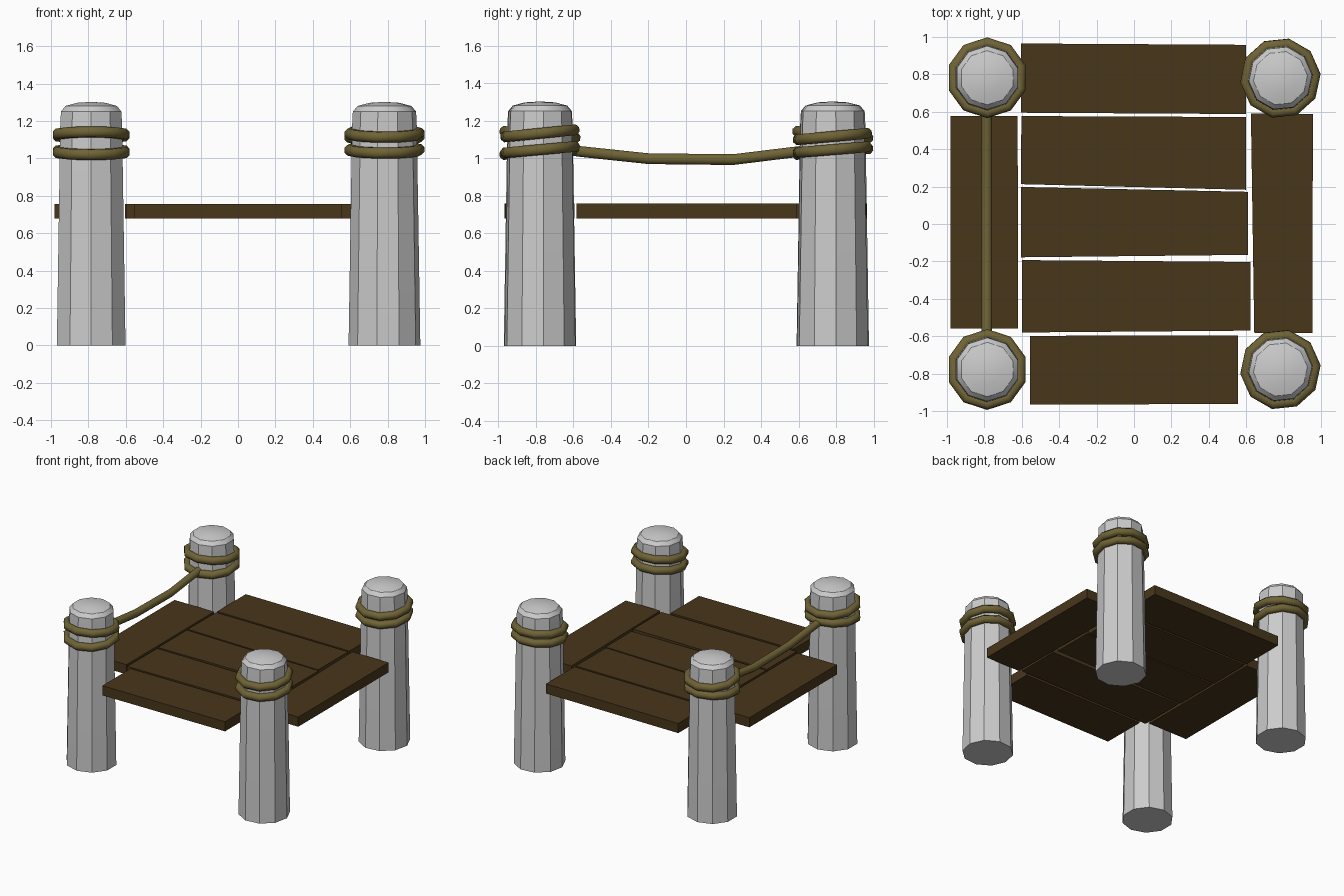
import bpy, bmesh, math
from mathutils import Matrix, Vector

if "Cube" in bpy.data.objects:
    bpy.data.objects.remove(bpy.data.objects["Cube"])


def material(name, color):
    m = bpy.data.materials.new(name)
    m.diffuse_color = (*color, 1)
    m.use_nodes = True
    m.node_tree.nodes["Principled BSDF"].inputs["Base Color"].default_value = m.diffuse_color
    return m


WOOD = material("plank_wood", (0.065, 0.037, 0.011))
ROPE = material("rope_fibre", (0.16, 0.125, 0.036))


def make_object(name, bm, mat=None, smooth=None):
    bmesh.ops.recalc_face_normals(bm, faces=bm.faces[:])
    me = bpy.data.meshes.new(name)
    bm.to_mesh(me)
    bm.free()
    ob = bpy.data.objects.new(name, me)
    bpy.context.collection.objects.link(ob)
    if mat:
        me.materials.append(mat)
    if smooth:
        bpy.ops.object.select_all(action='DESELECT')
        ob.select_set(True)
        bpy.context.view_layer.objects.active = ob
        bpy.ops.object.shade_smooth_by_angle(angle=math.radians(smooth))
    return ob


def skin(bm, rings, closed):
    """Bridge consecutive rings of vertices with quads."""
    n = len(rings[0])
    for i in range(len(rings) if closed else len(rings) - 1):
        a, b = rings[i], rings[(i + 1) % len(rings)]
        for j in range(n):
            k = (j + 1) % n
            bm.faces.new((a[j], a[k], b[k], b[j]))


def post(name, x, y, turn, sides=10):
    bm = bmesh.new()
    profile = [(0.193, 0), (0.174, 1.17), (0.17, 1.25), (0.145, 1.28), (0.08, 1.297)]
    rings = []
    for r, z in profile:
        angles = [turn - math.pi / 2 + 2 * math.pi * i / sides for i in range(sides)]
        rings.append([bm.verts.new((x + r * math.cos(a), y + r * math.sin(a), z)) for a in angles])
    skin(bm, rings, False)
    bm.faces.new(rings[0])
    tip = bm.verts.new((x, y, 1.302))
    for j in range(sides):
        bm.faces.new((rings[-1][j], rings[-1][(j + 1) % sides], tip))
    make_object(name, bm, smooth=32)


def rope_loop(name, x, y, z, turn, tilt, segs=10, sides=8, major=0.187, minor=0.031):
    bm = bmesh.new()
    rings = []
    for i in range(segs):
        a = turn - math.pi / 2 + 2 * math.pi * i / segs
        ring = []
        for j in range(sides):
            b = 2 * math.pi * (j + 0.5) / sides
            r = major + minor * math.cos(b)
            ring.append(bm.verts.new((r * math.cos(a), r * math.sin(a), minor * math.sin(b))))
        rings.append(ring)
    skin(bm, rings, True)
    bm.transform(Matrix.Translation((x, y, z)) @ Matrix.Rotation(tilt, 4, 'X'))
    make_object(name, bm, ROPE, smooth=50)


# Four posts, each with two slightly tilted rope loops
# name: x, y, turn, upper loop z, lower loop z, loop tilt
posts = {
    "front_left": (-0.785, -0.778, 0.0, 1.125, 1.035, -0.09),
    "back_left": (-0.785, 0.782, 0.0, 1.125, 1.035, -0.09),
    "front_right": (0.783, -0.778, -0.21, 1.132, 1.045, 0.1),
    "back_right": (0.783, 0.78, -0.21, 1.115, 1.045, 0.09),
}
for key, (x, y, turn, z1, z2, tilt) in posts.items():
    post(key + "_post", x, y, turn)
    rope_loop(key + "_upper_loop", x, y, z1, turn, tilt)
    rope_loop(key + "_lower_loop", x, y, z2, turn, abs(tilt) * 0.9)

# Sagging rope between the two left posts
bm = bmesh.new()
path = [(-0.63, 1.045), (-0.56, 1.035), (-0.2, 0.997), (0.25, 0.992), (0.56, 1.03), (0.63, 1.038)]
rings = []
for y, z in path:
    ring = []
    for j in range(8):
        b = 2 * math.pi * (j + 0.5) / 8
        ring.append(bm.verts.new((-0.787 + 0.031 * math.cos(b), y, z + 0.031 * math.sin(b))))
    rings.append(ring)
skin(bm, rings, False)
bm.faces.new(rings[0])
bm.faces.new(rings[-1])
make_object("hanging_rope", bm, ROPE, smooth=50)

# Uneven deck planks, given as four top-view corners
planks = {
    "back_plank": [(-0.605, 0.595), (0.6, 0.588), (0.6, 0.958), (-0.605, 0.965)],
    "upper_middle_plank": [(-0.605, 0.213), (0.598, 0.183), (0.6, 0.572), (-0.602, 0.577)],
    "middle_plank": [(-0.603, -0.178), (0.61, -0.165), (0.61, 0.172), (-0.603, 0.198)],
    "lower_middle_plank": [(-0.6, -0.58), (0.622, -0.57), (0.624, -0.203), (-0.598, -0.193)],
    "front_plank": [(-0.555, -0.966), (0.556, -0.962), (0.556, -0.595), (-0.557, -0.598)],
    "left_plank": [(-0.98, -0.56), (-0.62, -0.56), (-0.622, 0.578), (-0.98, 0.578)],
    "right_plank": [(0.643, -0.583), (0.955, -0.583), (0.956, 0.588), (0.625, 0.59)],
}
for name, corners in planks.items():
    bm = bmesh.new()
    low = [bm.verts.new((x, y, 0.678)) for x, y in corners]
    high = [bm.verts.new((x, y, 0.757)) for x, y in corners]
    skin(bm, [low, high], False)
    bm.faces.new(low)
    bm.faces.new(high)
    make_object(name, bm, WOOD)
